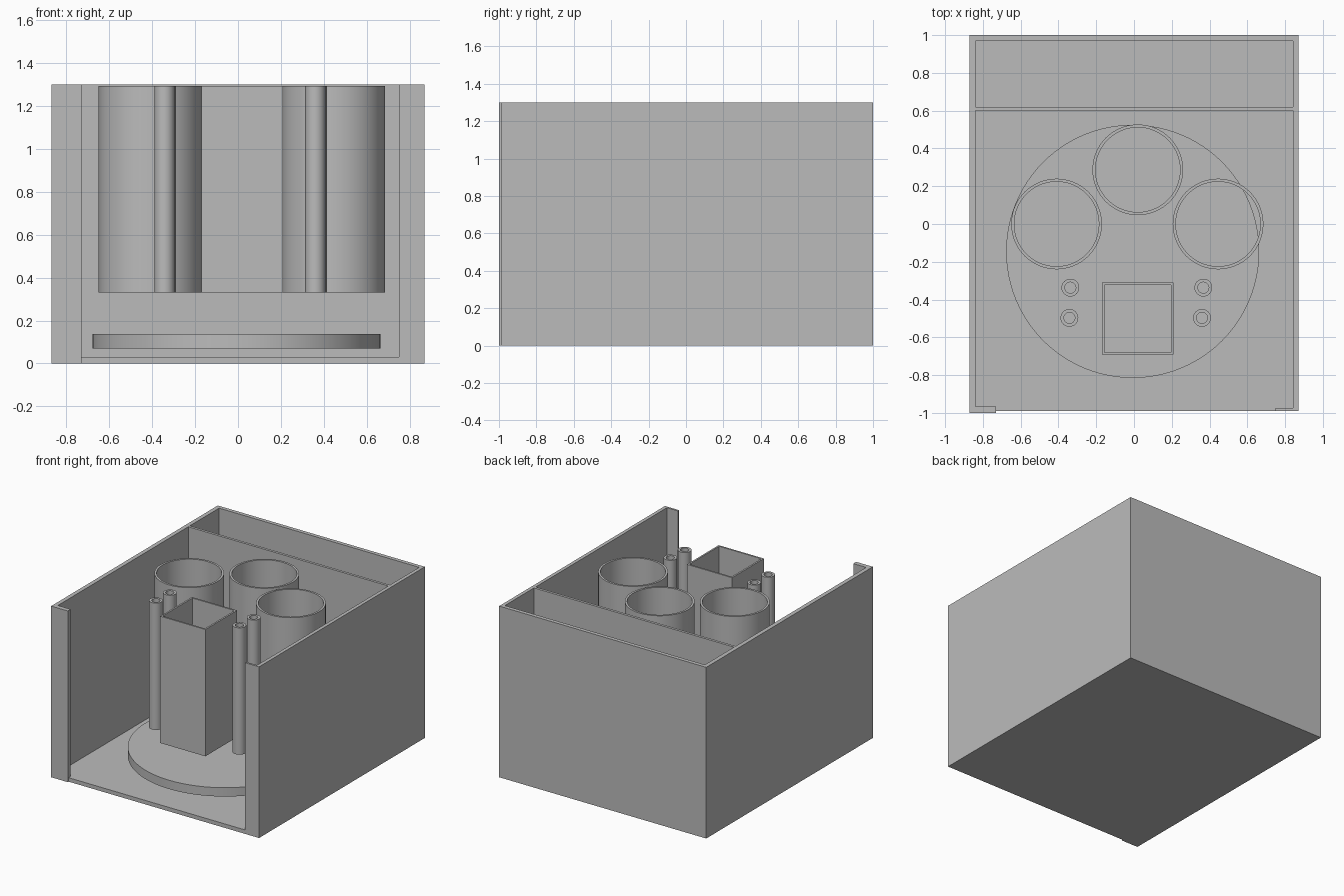
import bpy
import bmesh
from math import cos, sin, pi, radians

cube = bpy.data.objects.get("Cube")
if cube:
    bpy.data.objects.remove(cube, do_unlink=True)

GREY = (0.5, 0.5, 0.5, 1)
grey = bpy.data.materials.new("plain_grey")
grey.use_nodes = True
grey.diffuse_color = GREY
grey.node_tree.nodes["Principled BSDF"].inputs["Base Color"].default_value = GREY


def finish(name, bm, smooth=False):
    bmesh.ops.recalc_face_normals(bm, faces=bm.faces)
    mesh = bpy.data.meshes.new(name)
    bm.to_mesh(mesh)
    bm.free()
    mesh.materials.append(grey)
    obj = bpy.data.objects.new(name, mesh)
    bpy.context.collection.objects.link(obj)
    if smooth:
        bpy.ops.object.select_all(action="DESELECT")
        obj.select_set(True)
        bpy.context.view_layer.objects.active = obj
        bpy.ops.object.shade_smooth_by_angle(angle=radians(30))
    return obj


def prism(name, outline, z0, z1, smooth=False):
    """Solid with the given plan outline."""
    bm = bmesh.new()
    base = bm.faces.new([bm.verts.new((x, y, z0)) for x, y in outline])
    top = bmesh.ops.extrude_face_region(bm, geom=[base], use_keep_orig=True)
    moved = [v for v in top["geom"] if isinstance(v, bmesh.types.BMVert)]
    bmesh.ops.translate(bm, verts=moved, vec=(0, 0, z1 - z0))
    return finish(name, bm, smooth)


def rect(x0, x1, y0, y1):
    return [(x0, y0), (x1, y0), (x1, y1), (x0, y1)]


def circle(x, y, r, n):
    return [(x + r * cos(2 * pi * i / n), y + r * sin(2 * pi * i / n)) for i in range(n)]


def tube(name, outer, inner, smooth=False, z0=0.33, z1=1.293):
    """Open tube between two matching plan outlines."""
    bm = bmesh.new()
    loops = [[bm.verts.new((x, y, z)) for x, y in pts]
             for pts, z in ((outer, z0), (outer, z1), (inner, z1), (inner, z0))]
    n = len(outer)
    for k in range(4):
        a, b = loops[k], loops[(k + 1) % 4]
        for i in range(n):
            j = (i + 1) % n
            bm.faces.new((a[i], a[j], b[j], b[i]))
    return finish(name, bm, smooth)


# Case: floor, one continuous wall with front lips, and rear divider
FLOOR, TOP = 0.03, 1.30
prism("floor", rect(-0.87, 0.87, -0.99, 1), 0, FLOOR)
prism("case_wall", [
    (-0.73, -1), (-0.73, -0.965), (-0.838, -0.965), (-0.838, 0.97),
    (0.843, 0.97), (0.843, -0.975), (0.75, -0.975), (0.75, -0.99),
    (0.87, -0.99), (0.87, 1), (-0.87, 1), (-0.87, -1)], FLOOR, TOP)
prism("left_lip_foot", rect(-0.87, -0.73, -1, -0.99), 0, FLOOR)
prism("divider", rect(-0.838, 0.843, 0.60, 0.62), FLOOR, TOP)

# Round plate above the floor
prism("round_plate", circle(-0.007, -0.145, 0.67, 96), 0.07, 0.137, True)

# Large round tubes
for side, x, y in (("right", -0.41, 0), ("rear", 0.02, 0.287), ("left", 0.445, 0)):
    tube(side + "_large_tube", circle(x, y, 0.24, 64), circle(x, y, 0.224, 64), True)

# Slim round tubes
for side, x, y in (("right_rear", -0.337, -0.337), ("right_front", -0.342, -0.497),
                   ("left_rear", 0.367, -0.337), ("left_front", 0.36, -0.497)):
    tube(side + "_slim_tube", circle(x, y, 0.047, 32), circle(x, y, 0.029, 32), True)

# Square tube
tube("square_tube", rect(-0.17, 0.21, -0.692, -0.31), rect(-0.157, 0.197, -0.679, -0.323))
